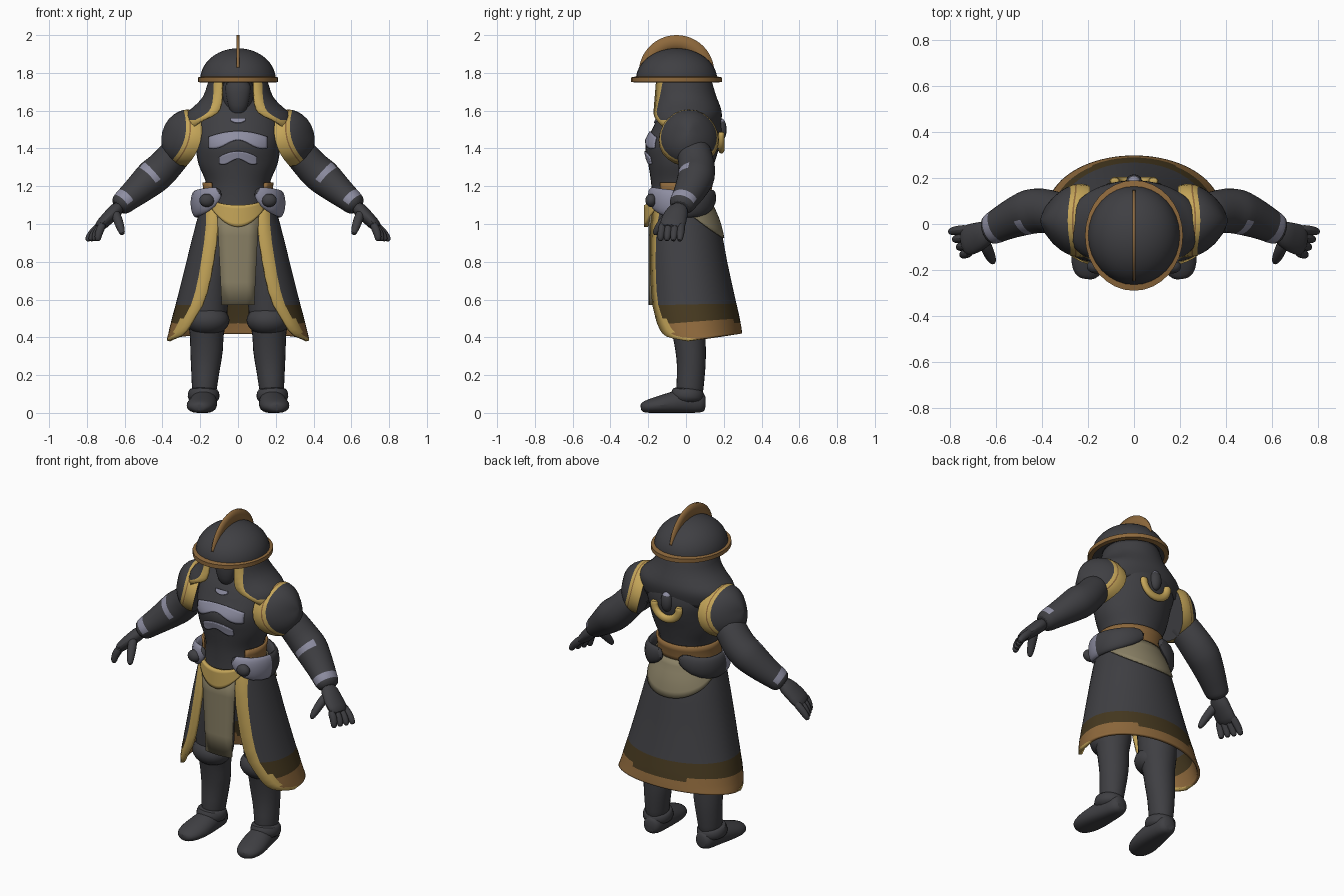
import bpy, bmesh
from math import sin, cos, pi, radians
from mathutils import Vector, Matrix

cube = bpy.data.objects.get("Cube")
if cube:
    bpy.data.objects.remove(cube)

COLOURS = {
    "dark_steel": (0.05, 0.05, 0.056), "gold": (0.56, 0.38, 0.10),
    "bronze": (0.27, 0.14, 0.045), "dark_brown": (0.06, 0.04, 0.014),
    "tan_cloth": (0.25, 0.215, 0.13), "pale_lavender": (0.27, 0.27, 0.36),
}
MATS = {}
for key, rgb in COLOURS.items():
    m = bpy.data.materials.new(key)
    m.use_nodes = True
    m.diffuse_color = (*rgb, 1)
    m.node_tree.nodes["Principled BSDF"].inputs["Base Color"].default_value = (*rgb, 1)
    MATS[key] = m


# Build a quad surface from a grid of points, coloured by a rule
def grid(name, rows, mat="dark_steel", rule=None, closed=False, caps=False,
         thick=0, subsurf=0, mirror=False):
    nv = len(rows[0])
    verts = [Vector(p) for r in rows for p in r]
    faces, keys = [], []
    for i in range(len(rows) - 1):
        for j in range(nv if closed else nv - 1):
            k = (j + 1) % nv
            f = (i * nv + j, i * nv + k, (i + 1) * nv + k, (i + 1) * nv + j)
            faces.append(f)
            centre = sum((verts[a] for a in f), Vector()) / 4
            keys.append((rule(i, j, centre) if rule else None) or mat)
    if caps:
        faces += [tuple(range(nv)), tuple(range(len(verts) - nv, len(verts)))]
        keys += [mat, mat]
    me = bpy.data.meshes.new(name)
    me.from_pydata(verts, [], faces)
    used = sorted(set(keys))
    for key in used:
        me.materials.append(MATS[key])
    for poly, key in zip(me.polygons, keys):
        poly.material_index = used.index(key)
        poly.use_smooth = True
    bm = bmesh.new()
    bm.from_mesh(me)
    bmesh.ops.recalc_face_normals(bm, faces=bm.faces)
    bm.to_mesh(me)
    bm.free()
    me.set_sharp_from_angle(angle=radians(45))
    ob = bpy.data.objects.new(name, me)
    bpy.context.collection.objects.link(ob)
    if mirror:
        ob.modifiers.new("mirror", "MIRROR").use_clip = False
    if thick:
        s = ob.modifiers.new("thickness", "SOLIDIFY")
        s.thickness, s.offset = thick, 0
    if subsurf:
        s = ob.modifiers.new("smooth", "SUBSURF")
        s.levels = s.render_levels = subsurf


# Sweep an ellipse along points of (x, y, z, radius along ref, other radius)
def tube(name, pts, ref=(0, 1, 0), segs=12, flat_floor=False, **kw):
    ps = [Vector(p[:3]) for p in pts]
    rows = []
    for i, p in enumerate(ps):
        d = (ps[min(i + 1, len(ps) - 1)] - ps[max(i - 1, 0)]).normalized()
        side = Vector(ref)
        side = (side - d * side.dot(d)).normalized()
        up = d.cross(side)
        ring = [p + side * pts[i][3] * cos(2 * pi * j / segs)
                + up * pts[i][4] * sin(2 * pi * j / segs) for j in range(segs)]
        if flat_floor:
            for v in ring:
                v.z = max(v.z, 0)
        rows.append(ring)
    grid(name, rows, closed=True, caps=True, subsurf=1, **kw)


def ball(name, c, r, rule=None, **kw):
    rows = [[(c[0] + r[0] * sin(a) * cos(b), c[1] + r[1] * sin(a) * sin(b), c[2] + r[2] * cos(a))
             for b in [2 * pi * j / 20 for j in range(20)]]
            for a in [0.02 + (pi - 0.04) * i / 12 for i in range(13)]]
    grid(name, rows, rule=rule, closed=True, caps=True, **kw)


# Smoothly interpolate a table of horizontal sections at height z
def section(table, z):
    z = min(max(z, table[0][0]), table[-1][0])
    i = max(k for k in range(len(table) - 1) if table[k][0] <= z)
    a, b = table[i], table[i + 1]
    p, q = table[max(i - 1, 0)], table[min(i + 2, len(table) - 1)]
    h = b[0] - a[0]
    t = (z - a[0]) / h
    out = []
    for c in range(1, len(a)):
        ma = (b[c] - p[c]) / (b[0] - p[0]) * h
        mb = (q[c] - a[c]) / (q[0] - a[0]) * h
        out.append((2*t**3 - 3*t*t + 1) * a[c] + (t**3 - 2*t*t + t) * ma
                   + (3*t*t - 2*t**3) * b[c] + (t**3 - t*t) * mb)
    return out


# Point on a section; angle 0 is the front, n squares off the front half
def around(rx, yf, yb, ang, z, n=2.0, out=0.0):
    s, c = sin(ang), cos(ang)
    e = 2 / n if c > 0 else 1
    x = (rx + out) * abs(s) ** e * (1 if s > 0 else -1)
    y = (yf + yb) / 2 - ((yb - yf) / 2 + out) * abs(c) ** e * (1 if c > 0 else -1)
    return (x, y, z)


def loft(name, rows, segs=32, **kw):
    grid(name, [[around(*r[1:4], 2 * pi * j / segs, r[0]) for j in range(segs)]
                for r in rows], closed=True, **kw)


# Open garment: the last table column is the half angle of the front opening
def garment(name, table, zs, trim, n, rule, thick, lift=0):
    rows, cols = [], 40
    for z in zs:
        rx, yf, yb, gap = section(table, z)
        w = trim / rx
        span = 2 * pi - 2 * gap - 2 * w
        angs = [gap] + [gap + w + span * j / cols for j in range(cols + 1)] + [2 * pi - gap]
        row = [Vector(around(rx, yf, yb, a, z, n)) for a in angs]
        for v in row:
            v.z += lift * (v.y + 0.1) * max(0, (0.6 - z) / 0.22)
        rows.append(row)
    grid(name, rows, rule=lambda i, j, c: "gold" if j in (0, cols + 1) else rule(c), thick=thick)


# Thin plate lying on the front of the torso
def plate(name, half, top, bottom, mat, out=0.004, thick=0.008):
    rows = []
    for u in [k / 12 - 1 for k in range(25)]:
        col = []
        for v in range(7):
            z = bottom(u) + (top(u) - bottom(u)) * v / 6
            rx, yf, yb = section(BODY, z)
            x = half * u
            col.append((x, (yf + yb) / 2 - (yb - yf) / 2 * max(0, 1 - (x / rx) ** 2) ** .5 - out, z))
        rows.append(col)
    grid(name, rows, mat=mat, thick=thick)


# Torso and belt
BODY = [(0.94, .19, -.18, .12), (1.06, .175, -.18, .11), (1.14, .165, -.18, .11), (1.22, .17, -.185, .125),
        (1.32, .21, -.2, .15), (1.42, .225, -.215, .18), (1.5, .235, -.18, .19),
        (1.58, .21, -.14, .175), (1.64, .15, -.1, .15), (1.7, .08, -.09, .08)]
zs = [0.94 + 0.02 * i for i in range(39)]
loft("torso", [(z, *section(BODY, z)) for z in zs], caps=True)
grid("belt", [[around(*section(BODY, z), 0.9 + (2 * pi - 1.8) * j / 40, z, out=0.012)
               for j in range(41)] for z in (1.12, 1.15, 1.19, 1.22)], mat="bronze", thick=0.014)
plate("upper_chest_plate", .155, lambda u: 1.49 - .03*u*u, lambda u: 1.425 - .01*u*u + .02*cos(4*u), "pale_lavender")
plate("lower_chest_plate", .1, lambda u: 1.385 - .03*u*u, lambda u: 1.33 + .015*cos(4*u), "pale_lavender")
plate("collar_plate", .04, lambda u: 1.56, lambda u: 1.535 + .012*u*u, "pale_lavender")

# Long split coat with front flap and back cloth
COAT = [(0.365, .37, -.17, .29, 1.4), (0.41, .36, -.19, .285, .93), (0.5, .34, -.2, .272, .69),
        (0.6, .315, -.2, .253, .52), (0.8, .265, -.2, .21, .44), (1.0, .215, -.195, .17, .44),
        (1.12, .18, -.185, .12, .6)]


def coat_colour(c):
    if c.z < .485:
        return "gold" if c.y < -.07 else "bronze"
    return "dark_brown" if c.z < .57 and c.y > -.12 else None


garment("coat_skirt", COAT, [.365, .375, .39, .405, .42, .44, .47, .5, .57, .64, .72, .8, .9, 1.0, 1.06, 1.12],
        .08, 2.4, coat_colour, .016, lift=.13)
grid("front_flap", [[((.11 - .025 * v) * u, -.192 + .01 * u * u, 1.06 - .49 * v) for u in (-1, -.5, 0, .5, 1)]
                    for v in (0, .25, .5, .75, 1)], mat="tan_cloth", thick=.014)
rows = []
for u in [k / 12 - 1 for k in range(25)]:
    low = .925 + .15 * u * u
    rows.append([around(*section(COAT, z)[:3], pi + 1.45 * u, z, out=.012)
                 for z in [low + (1.13 - low) * v / 6 for v in range(7)]])
grid("back_cloth", rows, mat="tan_cloth", thick=.008)
plate("front_belt_crescent", .13, lambda u: 1.1 + .02*u*u, lambda u: .985 + .09*u*u, "gold",
      out=.032, thick=.02)

# Hip guards with pads
tube("hip_guards", [(.09, -.19, 1.18, .025, .015), (.14, -.175, 1.14, .06, .025), (.2, -.13, 1.115, .075, .028),
                    (.235, -.03, 1.105, .075, .028), (.21, .07, 1.1, .07, .03), (.14, .13, 1.12, .06, .028),
                    (.05, .15, 1.16, .035, .015)], ref=(0, 0, 1), mirror=True,
     rule=lambda i, j, c: "pale_lavender" if c.y < -.03 else None)
ball("hip_pads", (.165, -.185, 1.125), (.04, .03, .035), mirror=True)

# Shoulder mantle and back emblem
MANTLE = [(1.49, .27, -.185, .165, 1.15), (1.54, .285, -.19, .178, .75), (1.58, .272, -.18, .183, .42),
          (1.62, .225, -.175, .175, .38), (1.67, .18, -.175, .155, .45), (1.77, .145, -.175, .125, .58)]
garment("shoulder_mantle", MANTLE, [1.49, 1.51, 1.53, 1.55, 1.57, 1.59, 1.61, 1.64, 1.67, 1.7, 1.74, 1.77],
        .055, 2.2, lambda c: "gold" if c.z < 1.55 and c.y < -.03 else None, .014)
tube("back_emblem_arc", [(.085 * cos(a), .187, 1.475 + .08 * sin(a), .018, .024)
                         for a in [pi - .2 + (pi + .4) * k / 12 for k in range(13)]], mat="gold")
ball("back_emblem_knob", (0, .185, 1.5), (.035, .03, .06),
     rule=lambda i, j, c: "pale_lavender" if c.z > 1.54 else None)

# Head and face mask
ball("head", (0, -.035, 1.69), (.085, .115, .14))
tube("face_mask", [(0, -.11, 1.77, .05, .075), (0, -.12, 1.69, .045, .07), (0, -.12, 1.63, .04, .055),
                   (0, -.11, 1.58, .03, .04)])

# Helmet dome, brim and crest
loft("helmet_dome", [(1.765 + .165 * sin(a), .2 * cos(a), -.05 - .215 * cos(a), -.05 + .215 * cos(a))
                     for a in [pi / 2 * k / 12 * .995 for k in range(13)]], caps=True)
loft("helmet_brim", [(1.782, .19, -.26, .16), (1.776, .213, -.29, .19), (1.752, .213, -.29, .19),
                     (1.748, .19, -.26, .16)], mat="bronze")
grid("helmet_crest", [[(0, -.05 + r * cos(a), 1.8 + r * sin(a)) for r in (.12, .16, .2)]
                      for a in [.1 + (pi - .2) * k / 28 for k in range(29)]], mat="bronze", thick=.014)

# Shoulder guards: half shells whose gold rim wraps towards the chest and back
tilt = Matrix.Rotation(radians(-14), 3, "Y")
rows = []
for deg in (1, 15, 30, 45, 58, 68, 76, 79, 92, 106):
    a = radians(deg)
    rows.append([Vector((.275, .015, 1.455)) + tilt @ Vector((
        .13 * cos(a) - .045 * sin(a) * cos(b) ** 2, .16 * sin(a) * cos(b), .152 * sin(a) * sin(b)))
        for b in [2 * pi * j / 24 for j in range(24)]])
grid("shoulder_guards", rows, closed=True, caps=True, mirror=True,
     rule=lambda i, j, c: "gold" if i in (5, 7, 8) else "bronze" if i == 6 else None)

# Arms, palms, fingers and thumbs
tube("arms", [(.27, .03, 1.44, .09, .09), (.35, .05, 1.35, .095, .088), (.40, .06, 1.29, .1, .094),
              (.445, .055, 1.255, .1, .097), (.465, .05, 1.237, .1, .095), (.54, .02, 1.17, .085, .078),
              (.595, -.01, 1.125, .074, .066), (.615, -.02, 1.107, .072, .064), (.64, -.03, 1.085, .06, .048)],
     segs=16, mirror=True,
     rule=lambda i, j, c: "pale_lavender" if (i == 3 and c.y < .02 and c.z > 1.23) or (i == 6 and c.z > 1.11) else None)
tube("palms", [(.62, -.025, 1.1, .05, .042), (.67, -.055, 1.05, .066, .038), (.72, -.07, 1.0, .074, .034),
               (.745, -.077, .975, .06, .025)], mirror=True)
for k, finger in enumerate(("little", "ring", "middle", "index")):
    y = -.022 - .034 * k
    tube(finger + "_fingers", [(.71, y, 1.01, .022, .024), (.765 - .01 * k, y - .005, .962, .023, .024),
                               (.79 - .016 * k, y - .01, .928, .02, .021), (.802 - .02 * k, y - .012, .908, .012, .012)],
         segs=8, mirror=True)
tube("thumbs", [(.655, -.07, 1.07, .03, .03), (.635, -.115, 1.02, .028, .028), (.62, -.15, .975, .024, .024),
                (.61, -.17, .94, .013, .013)], ref=(1, 0, 0), segs=8, mirror=True)

# Legs, knee guards, ankle cuffs and boots
tube("legs", [(.1, 0, .98, .11, .08), (.14, 0, .8, .12, .1), (.16, .01, .6, .115, .11), (.163, .01, .5, .11, .115),
              (.166, .015, .42, .09, .09), (.165, .025, .34, .085, .093), (.172, .03, .24, .078, .08),
              (.178, .02, .14, .076, .07), (.18, .02, .05, .07, .06)], mirror=True)
ball("knee_guards", (.16, -.02, .49), (.115, .1, .08), mirror=True)
tube("ankle_cuffs", [(.18, .015, .13, .07, .07), (.18, .015, .12, .088, .083), (.183, .005, .085, .095, .092),
                     (.183, .005, .05, .08, .075)], mirror=True)
tube("boots", [(.172, .105, .05, .035, .04), (.174, .085, .05, .058, .065), (.178, 0, .06, .068, .08),
               (.188, -.1, .045, .085, .06), (.2, -.18, .035, .08, .045), (.205, -.225, .03, .055, .032),
               (.207, -.24, .028, .025, .018)], ref=(1, 0, 0), flat_floor=True, mirror=True)
